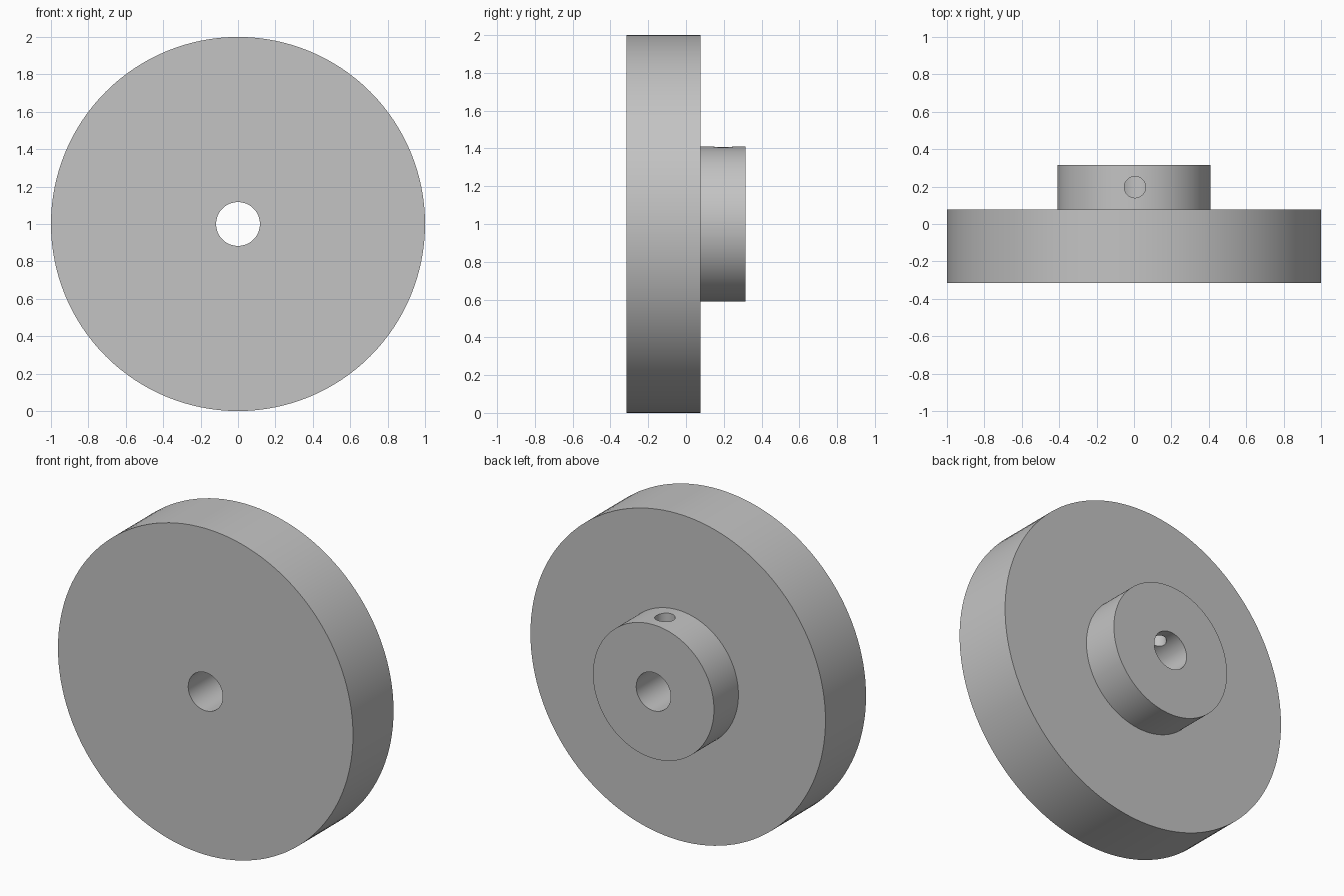
import bpy, bmesh, math
from mathutils import Matrix, Vector

if "Cube" in bpy.data.objects:
    bpy.data.objects.remove(bpy.data.objects["Cube"], do_unlink=True)

SEGMENTS = 128
AXLE_Z = 1.0
WHEEL_R, HUB_R, BORE_R = 1.0, 0.41, 0.117
FRONT_Y, STEP_Y, BACK_Y = -0.315, 0.078, 0.315
SCREW_R, SCREW_Y = 0.057, 0.197

# Single plain grey finish
grey = bpy.data.materials.new("plain grey")
grey.use_nodes = True
colour = (0.55, 0.55, 0.55, 1)
grey.diffuse_color = colour
grey.node_tree.nodes["Principled BSDF"].inputs["Base Color"].default_value = colour


def add_object(name, bm):
    bmesh.ops.recalc_face_normals(bm, faces=bm.faces)
    mesh = bpy.data.meshes.new(name)
    bm.to_mesh(mesh)
    bm.free()
    mesh.materials.append(grey)
    obj = bpy.data.objects.new(name, mesh)
    bpy.context.collection.objects.link(obj)
    return obj


# Wheel, hub and bore: one closed profile turned around the axle
profile = [(BORE_R, FRONT_Y), (WHEEL_R, FRONT_Y), (WHEEL_R, STEP_Y),
           (HUB_R, STEP_Y), (HUB_R, BACK_Y), (BORE_R, BACK_Y)]
bm = bmesh.new()
verts = [bm.verts.new((r, y, AXLE_Z)) for r, y in profile]
edges = [bm.edges.new((verts[i - 1], verts[i])) for i in range(len(verts))]
bmesh.ops.spin(bm, geom=verts + edges, cent=(0, 0, AXLE_Z), axis=(0, 1, 0),
               angle=math.tau, steps=SEGMENTS)
bmesh.ops.remove_doubles(bm, verts=bm.verts, dist=0.0001)
wheel = add_object("wheel_with_hub", bm)

# Set screw hole: drilled from the top of the hub into the bore
bm = bmesh.new()
depth = HUB_R + 0.1
bmesh.ops.create_cone(bm, cap_ends=True, segments=48, radius1=SCREW_R,
                      radius2=SCREW_R, depth=depth,
                      matrix=Matrix.Translation(Vector((0.005, SCREW_Y, AXLE_Z + depth / 2))))
drill = add_object("screw_hole_cutter", bm)
drill.hide_render = True

cut = wheel.modifiers.new("screw hole", "BOOLEAN")
cut.operation = "DIFFERENCE"
cut.solver = "EXACT"
cut.object = drill

# Apply the hole, remove the cutter and smooth the round walls
bpy.ops.object.select_all(action="DESELECT")
wheel.select_set(True)
bpy.context.view_layer.objects.active = wheel
bpy.ops.object.modifier_apply(modifier=cut.name)
bpy.data.objects.remove(drill, do_unlink=True)
bpy.ops.object.shade_smooth_by_angle(angle=math.radians(30))
